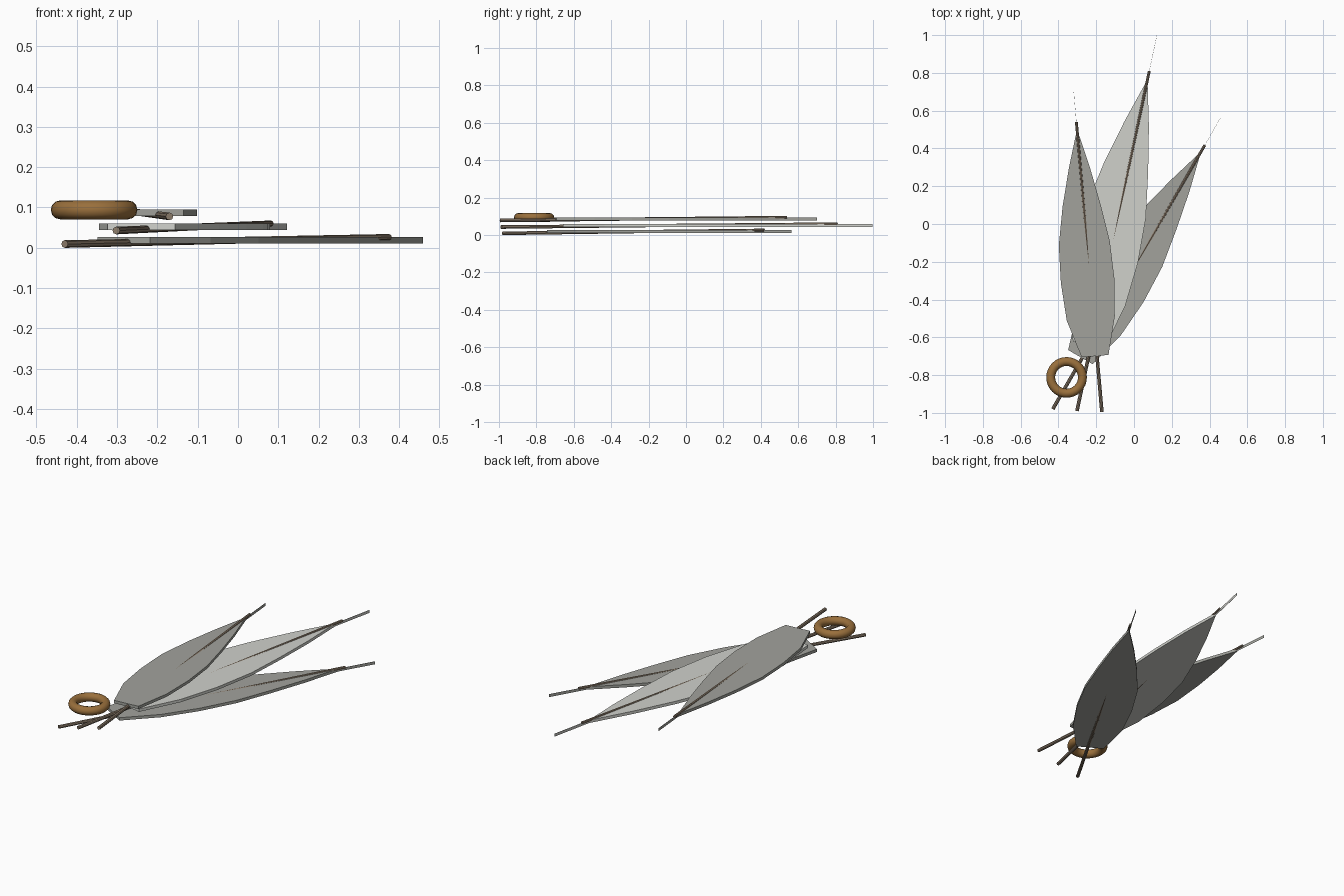
import bpy, bmesh
from math import atan2
from mathutils import Vector

cube = bpy.data.objects.get("Cube")
if cube:
    bpy.data.objects.remove(cube, do_unlink=True)


def material(name, rgb):
    m = bpy.data.materials.new(name)
    m.use_nodes = True
    m.diffuse_color = (*rgb, 1)
    bsdf = m.node_tree.nodes["Principled BSDF"]
    bsdf.inputs["Base Color"].default_value = (*rgb, 1)
    bsdf.inputs["Roughness"].default_value = 0.8
    return m


GREY = material("feather grey", (0.36, 0.365, 0.335))
PALE = material("feather pale grey", (0.63, 0.64, 0.60))
QUILL = material("quill brown", (0.26, 0.20, 0.145))
WOOD = material("ring brown", (0.32, 0.16, 0.045))

# Vane half widths at even stations from root to tip, as fractions of length
LEFT = [0.048, 0.084, 0.092, 0.088, 0.066, 0.036, 0.0003, 0.0003]
RIGHT = [0.036, 0.066, 0.075, 0.071, 0.052, 0.029, 0.0003, 0.0003]
THICK = 0.016


def add_vane(name, base, direction, length, z, mat):
    """Flat blade lying along the quill, with a needle-thin tip."""
    bm = bmesh.new()
    root = 0.175 * length
    rows = []
    for i, (l, r) in enumerate(zip(LEFT, RIGHT)):
        y = root + (length - root) * i / (len(LEFT) - 1)
        rows.append([bm.verts.new((x * length, y, -THICK / 2)) for x in (-l, r)])
    for a, b in zip(rows, rows[1:]):
        bm.faces.new((a[0], a[1], b[1], b[0]))
    top = bmesh.ops.extrude_face_region(bm, geom=bm.faces[:], use_keep_orig=True)
    verts = [g for g in top["geom"] if isinstance(g, bmesh.types.BMVert)]
    bmesh.ops.translate(bm, verts=verts, vec=(0, 0, THICK))
    bmesh.ops.recalc_face_normals(bm, faces=bm.faces[:])
    mesh = bpy.data.meshes.new(name)
    bm.to_mesh(mesh)
    bm.free()
    mesh.materials.append(mat)
    ob = bpy.data.objects.new(name, mesh)
    ob.location = (base.x, base.y, z)
    ob.rotation_euler.z = atan2(-direction.x, direction.y)
    bpy.context.collection.objects.link(ob)


def add_quill(name, start, end):
    """Slim tapered rod between two points."""
    axis = end - start
    bpy.ops.mesh.primitive_cone_add(vertices=8, radius1=0.0095, radius2=0.0075,
                                    depth=axis.length, location=(start + end) / 2,
                                    rotation=axis.to_track_quat('Z', 'Y').to_euler())
    ob = bpy.context.object
    ob.name = name
    ob.data.materials.append(QUILL)
    bpy.ops.object.shade_smooth_by_angle()


# Three stacked feathers: name, quill base, quill end, vane height, colour
feathers = [
    ("lower_feather", (-0.43, -0.98), (0.375, 0.418), 0.0185, GREY),
    ("middle_feather", (-0.302, -0.99), (0.081, 0.81), 0.052, PALE),
    ("upper_feather", (-0.17, -0.995), (-0.305, 0.54), 0.087, GREY),
]
for name, a, b, z, mat in feathers:
    a, b = Vector(a), Vector(b)
    span = b - a
    add_vane(name + "_vane", a, span.normalized(), span.length * 1.104, z, mat)
    # The quill rises gently, so it comes out of the vane's upper side
    add_quill(name + "_quill", Vector((*a, z - 0.0092)), Vector((*b, z + 0.0082)))

# Ring beside the quill ends
bpy.ops.mesh.primitive_torus_add(major_segments=32, minor_segments=12,
                                 major_radius=0.084, minor_radius=0.0235,
                                 location=(-0.357, -0.812, 0.094))
ring = bpy.context.object
ring.name = "ring"
ring.data.materials.append(WOOD)
bpy.ops.object.shade_smooth_by_angle(angle=1.0)
